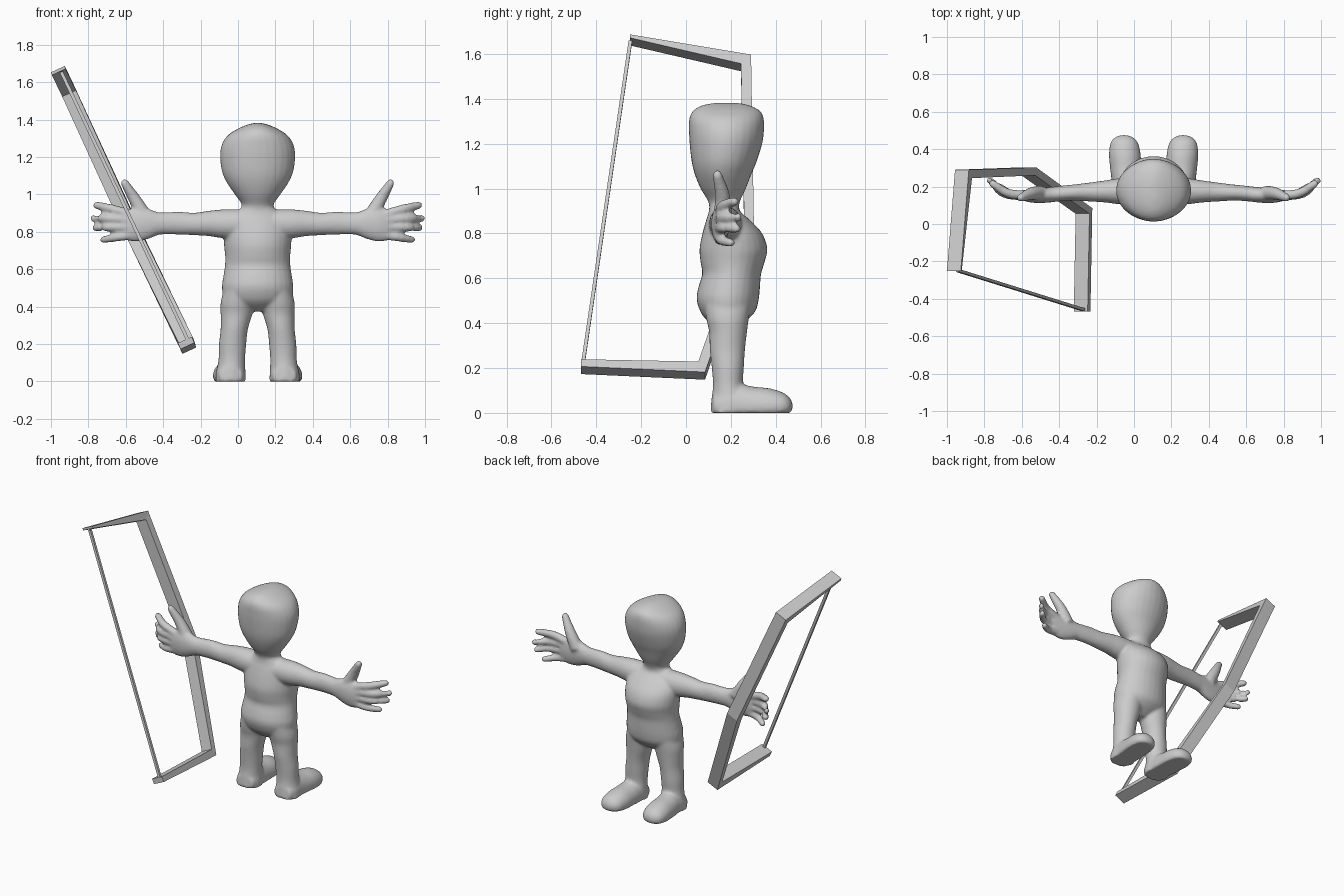
import bpy, bmesh
from math import sin, cos, pi
from mathutils import Vector as V

CX = 0.105  # symmetry plane of the figure


def spline(rows, n=4):
    """Catmull-Rom resampling of a list of number rows."""
    rows = [V(r) for r in rows]
    pts = [rows[0] * 2 - rows[1]] + rows + [rows[-1] * 2 - rows[-2]]
    out = []
    for i in range(1, len(pts) - 2):
        a, b, c, d = pts[i - 1:i + 3]
        for k in range(n):
            t = k / n
            out.append(0.5 * (2 * b + (c - a) * t + (2 * a - 5 * b + 4 * c - d) * t * t
                              + (3 * b - a - 3 * c + d) * t ** 3))
    return out + [rows[-1]]


def loft(bm, rings, n=28):
    """rings: (centre, half axis u, half axis v); floor is clamped at z=0."""
    loops = []
    for c, u, v in rings:
        loop = []
        for i in range(n):
            p = c + u * cos(2 * pi * i / n) + v * sin(2 * pi * i / n)
            p.z = max(p.z, 0)
            loop.append(bm.verts.new(p))
        loops.append(loop)
    for a, b in zip(loops, loops[1:]):
        for i in range(n):
            bm.faces.new((a[i], a[(i + 1) % n], b[(i + 1) % n], b[i]))
    bm.faces.new(loops[0][::-1])
    bm.faces.new(loops[-1])


def upright(bm, rows, s=1):
    # rows: z, x offset, x radius, y back, y front
    loft(bm, [(V((CX + s * r[1], (r[3] + r[4]) / 2, r[0])), V((r[2], 0, 0)),
               V((0, (r[4] - r[3]) / 2, 0))) for r in rows])


def finger(bm, pts, s):
    # pts: x offset, y, z, radius; rounded tip added
    rows = spline(pts, 4)
    rings = []
    for i, r in enumerate(rows):
        d = V(rows[min(i + 1, len(rows) - 1)][:3]) - V(rows[max(i - 1, 0)][:3])
        d.x *= s
        d.normalize()
        c = V((CX + s * r[0], r[1], r[2]))
        u = d.orthogonal().normalized()
        w = d.cross(u)
        rings.append((c, u * r[3], w * r[3]))
    for h, f in ((0.5, 0.87), (0.85, 0.53), (0.98, 0.2)):
        rings.append((c + d * h * r[3], u * r[3] * f, w * r[3] * f))
    loft(bm, rings, 14)


bm = bmesh.new()

# torso, neck and head in one loft
trunk = [(.375, 0, .05, .14, .22), (.42, 0, .15, .085, .28), (.46, 0, .185, .06, .313),
         (.51, 0, .191, .047, .325), (.56, 0, .184, .055, .33), (.62, 0, .175, .072, .335),
         (.67, 0, .174, .065, .35), (.73, 0, .18, .06, .363), (.80, 0, .18, .073, .34),
         (.86, 0, .165, .09, .285), (.90, 0, .12, .102, .24), (.94, 0, .084, .10, .24),
         (1.0, 0, .122, .065, .267), (1.06, 0, .163, .04, .29), (1.12, 0, .19, .025, .315),
         (1.2, 0, .201, .016, .34), (1.26, 0, .194, .013, .348), (1.31, 0, .166, .014, .347),
         (1.345, 0, .118, .03, .332), (1.37, 0, .064, .07, .285), (1.382, 0, .02, .13, .23)]
upright(bm, spline(trunk))

leg = [(.50, .10, .08, .08, .29), (.42, .107, .091, .09, .28), (.36, .113, .085, .103, .272),
       (.28, .125, .073, .106, .263), (.20, .134, .073, .115, .258), (.12, .138, .071, .12, .255),
       (.06, .142, .077, .113, .28), (.0, .145, .083, .108, .26)]
# foot rows: y, x offset, x radius, top height
foot = [(.12, .143, .06, .08), (.17, .144, .078, .12), (.24, .146, .08, .128),
        (.30, .15, .083, .117), (.37, .154, .085, .11), (.43, .157, .075, .092),
        (.46, .158, .053, .07), (.475, .158, .02, .045)]
# arm rows: x offset, y back, y front, z bottom, z top
arm = [(.08, .10, .25, .76, .92), (.18, .105, .245, .765, .92), (.26, .115, .233, .777, .913),
       (.34, .12, .222, .782, .902), (.42, .125, .212, .785, .908), (.48, .123, .206, .786, .905),
       (.53, .118, .20, .783, .905), (.58, .113, .195, .763, .922), (.64, .113, .188, .748, .928),
       (.69, .122, .182, .752, .918), (.725, .137, .178, .775, .895)]
fingers = [
    [(.68, .152, .893, .026), (.78, .165, .922, .025), (.86, .215, .942, .021)],
    [(.68, .148, .862, .026), (.80, .165, .872, .025), (.875, .23, .872, .021)],
    [(.68, .148, .825, .026), (.80, .165, .825, .024), (.865, .225, .822, .02)],
    [(.67, .15, .785, .026), (.76, .16, .77, .023), (.825, .2, .758, .019)],
    [(.60, .165, .875, .042), (.655, .162, .97, .034), (.71, .14, 1.06, .022)]]

for s in (1, -1):
    upright(bm, spline(leg), s)
    loft(bm, [(V((CX + s * r[1], r[0], .03)), V((r[2], 0, 0)), V((0, 0, r[3] - .03)))
              for r in spline(foot)])
    loft(bm, [(V((CX + s * r[0], (r[1] + r[2]) / 2, (r[3] + r[4]) / 2)),
               V((0, (r[2] - r[1]) / 2, 0)), V((0, 0, (r[4] - r[3]) / 2)))
              for r in spline(arm)])
    for f in fingers:
        finger(bm, f, s)

bmesh.ops.recalc_face_normals(bm, faces=bm.faces)


def add_object(name, bm):
    me = bpy.data.meshes.new(name)
    bm.to_mesh(me)
    bm.free()
    ob = bpy.data.objects.new(name, me)
    bpy.context.collection.objects.link(ob)
    return ob


# fuse the parts into one smooth skin
figure = add_object("figure", bm)
rm = figure.modifiers.new("fuse", 'REMESH')
rm.mode = 'VOXEL'
rm.voxel_size = 0.009
rm.use_smooth_shade = True
sm = figure.modifiers.new("soften", 'SMOOTH')
sm.factor = 0.5
sm.iterations = 6


def bar(name, outer, inner, w):
    """Flat-sided bar through matching outer and inner points, width 2w."""
    bm = bmesh.new()
    w = V(w)
    loops = [[bm.verts.new(p) for p in (V(o) - w, V(o) + w, V(i) + w, V(i) - w)]
             for o, i in zip(outer, inner)]
    for a, b in zip(loops, loops[1:]):
        for k in range(4):
            bm.faces.new((a[k], a[(k + 1) % 4], b[(k + 1) % 4], b[k]))
    bm.faces.new(loops[0][::-1])
    bm.faces.new(loops[-1])
    bmesh.ops.recalc_face_normals(bm, faces=bm.faces)
    return add_object(name, bm)


# bow held at the hand, and its string
bar("bow_frame",
    [(-.963, -.25, 1.67), (-.92, .29, 1.58), (-.56, .303, .80), (-.26, .085, .165), (-.27, -.468, .19)],
    [(-.958, -.25, 1.655), (-.903, .245, 1.54), (-.565, .26, .80), (-.275, .055, .212), (-.285, -.468, .222)],
    (.037, 0, .017))
bar("bow_string", [(-.945, -.256, 1.655), (-.265, -.468, .215)],
    [(-.945, -.24, 1.655), (-.265, -.452, .215)], (.008, 0, .004))
